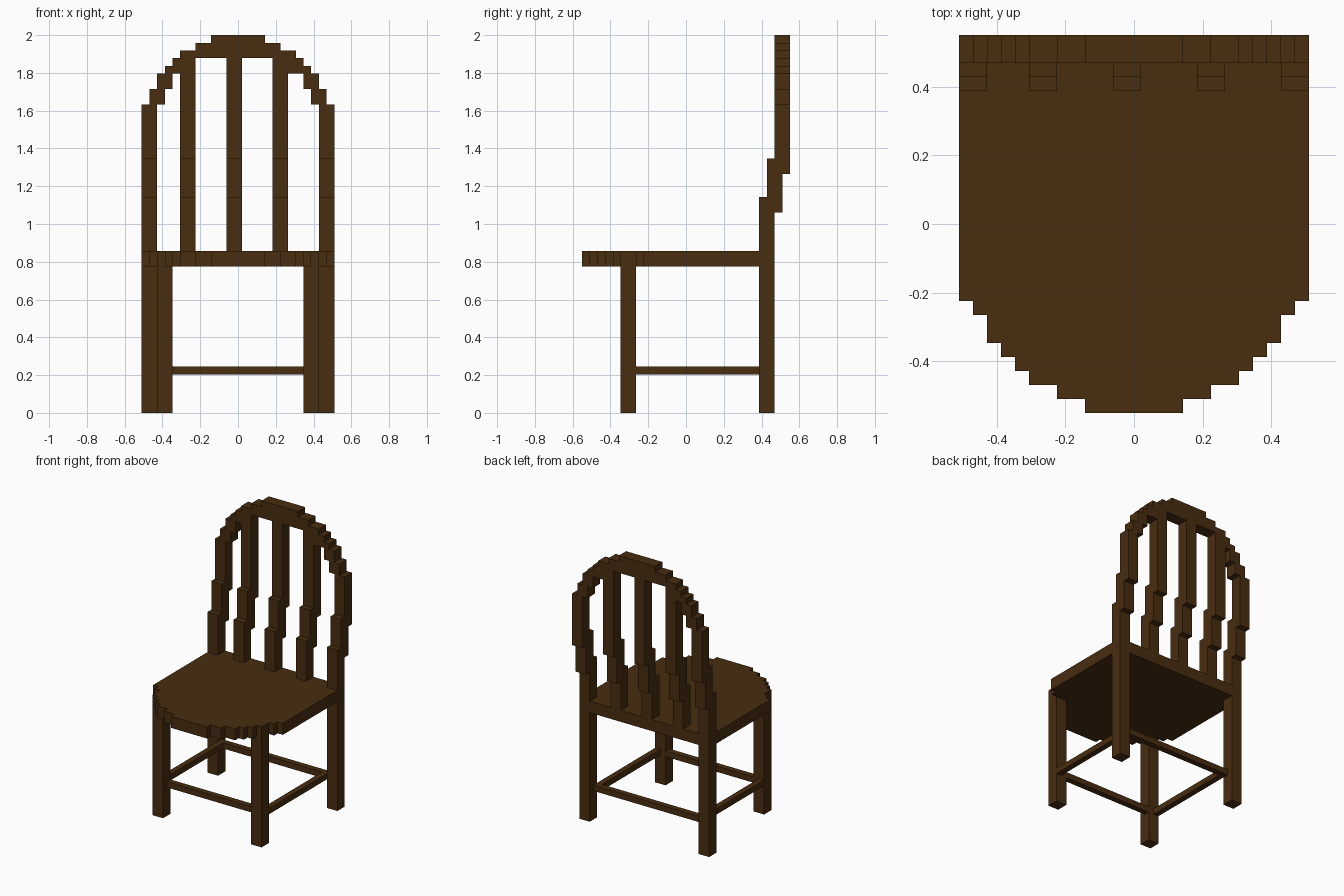
import bpy, bmesh

if "Cube" in bpy.data.objects:
    bpy.data.objects.remove(bpy.data.objects["Cube"])

V = 2 / 49  # block size; the chair is 25 x 27 x 49 blocks

wood = bpy.data.materials.new("dark brown wood")
wood.diffuse_color = (0.065, 0.026, 0.005, 1)
wood.use_nodes = True
wood.node_tree.nodes["Principled BSDF"].inputs["Base Color"].default_value = wood.diffuse_color


def finish(bm, name):
    """Scale blocks to units, centre on x and y, and link the object."""
    for v in bm.verts:
        v.co = ((v.co.x - 12.5) * V, (v.co.y - 13.5) * V, v.co.z * V)
    bmesh.ops.recalc_face_normals(bm, faces=bm.faces)
    me = bpy.data.meshes.new(name)
    bm.to_mesh(me)
    bm.free()
    me.materials.append(wood)
    ob = bpy.data.objects.new(name, me)
    bpy.context.collection.objects.link(ob)
    return ob


def box(name, x, y, z):
    bm = bmesh.new()
    bmesh.ops.create_cube(bm, size=1)
    for v in bm.verts:
        v.co = [r[0] if c < 0 else r[1] for c, r in zip(v.co, (x, y, z))]
    return finish(bm, name)


def pair(name, x, y, z):
    """A box and its mirror across the middle."""
    box(name + "_left", x, y, z)
    box(name + "_right", (25 - x[1], 25 - x[0]), y, z)


def extrude(name, pts, vec):
    bm = bmesh.new()
    face = bm.faces.new([bm.verts.new(p) for p in pts])
    ext = bmesh.ops.extrude_face_region(bm, geom=[face], use_keep_orig=True)
    bmesh.ops.translate(bm, vec=vec, verts=[g for g in ext["geom"] if isinstance(g, bmesh.types.BMVert)])
    return finish(bm, name)


def mirrored(half):
    return half + [(25 - x, d) for x, d in reversed(half)]


# Stepped curve shared by seat front and back arch: (inset, depth from tip)
steps = [(0, 8), (1, 7), (2, 5), (3, 4), (4, 3), (5, 2), (7, 1), (9, 0)]


def stairs(steps):
    pts, prev = [], None
    for inset, d in steps:
        if prev is not None:
            pts.append((inset, prev))
        pts.append((inset, d))
        prev = d
    return pts


# steps run from the wide end: each inset lasts until its depth
outer = [(0, 9)] + stairs(steps)

# Seat, rounded at the front
seat = mirrored([(0, 25)] + outer[1:])
extrude("seat", [(x, d, 19) for x, d in seat], (0, 0, 2))

# Back arch, two blocks thick
inner = [(7, 3), (7, 5), (4, 5), (4, 7), (3, 7), (3, 9), (1, 9)]
arch = mirrored(inner + [(1, 8)] + outer[3:])
arch = [p for i, p in enumerate(arch) if p != arch[i - 1]]
extrude("back_arch", [(x, 23 + 2, 49 - d) for x, d in arch], (0, 2, 0))
box("arch_inner_band", (7, 18), (25, 27), (46, 48))

# Legs
pair("front_leg", (2, 4), (5, 7), (0, 19))
pair("back_leg", (0, 2), (23, 25), (0, 19))

# Stretchers
box("front_stretcher", (4, 21), (6, 7), (5, 6))
box("back_stretcher", (2, 23), (23, 24), (5, 6))
pair("side_stretcher", (2, 3), (7, 23), (5, 6))

# Posts and slats, stepping backwards as they rise
for name, x, top in (("left_post", 0, 41), ("left_slat", 5, 46), ("middle_slat", 11, 46),
                     ("right_slat", 17, 46), ("right_post", 23, 41)):
    top = 40 if "post" in name else top
    for part, y, z in (("lower", 23, (21, 28)), ("middle", 24, (26, 33)), ("upper", 25, (31, top))):
        box(f"{name}_{part}", (x, x + 2), (y, y + 2), z)
